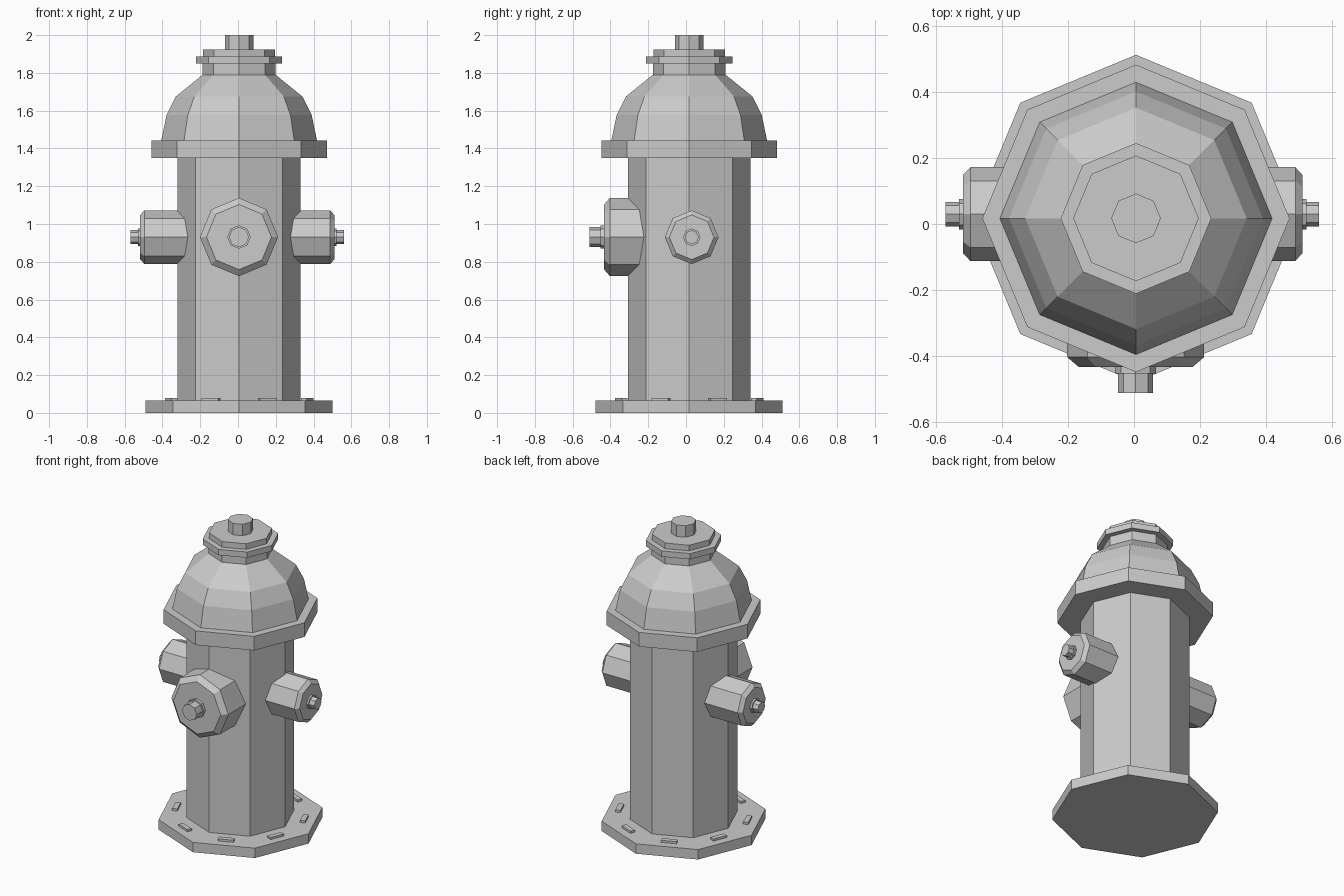
import bpy, bmesh
from math import cos, sin, pi
from mathutils import Matrix, Vector

if "Cube" in bpy.data.objects:
    bpy.data.objects.remove(bpy.data.objects["Cube"])

CX, CY = 0.006, 0.017   # main axis of the hydrant
SIDES = 8


def lathe(name, profile, origin=(CX, CY, 0), axis=(0, 0, 1)):
    """Eight-sided turned shape from (radius, height) points; radius 0 closes an end."""
    bm = bmesh.new()
    rings = []
    for r, h in profile:
        if r > 0:
            rings.append([bm.verts.new((r * cos(2 * pi * i / SIDES), r * sin(2 * pi * i / SIDES), h))
                          for i in range(SIDES)])
    for a, b in zip(rings, rings[1:]):
        for i in range(SIDES):
            j = (i + 1) % SIDES
            bm.faces.new((a[i], a[j], b[j], b[i]))
    if profile[0][0] == 0:
        bm.faces.new(rings[0][::-1])
    if profile[-1][0] == 0:
        bm.faces.new(rings[-1])
    rot = Vector((0, 0, 1)).rotation_difference(Vector(axis)).to_matrix().to_4x4()
    bm.transform(Matrix.Translation(origin) @ rot)
    return finish(name, bm)


def finish(name, bm):
    mesh = bpy.data.meshes.new(name)
    bm.to_mesh(mesh)
    bm.free()
    obj = bpy.data.objects.new(name, mesh)
    bpy.context.collection.objects.link(obj)
    return obj


# Main body, stacked along the vertical axis
lathe("base_plate", [(0, 0), (0.495, 0), (0.495, 0.065), (0.325, 0.065)])
lathe("barrel", [(0.325, 0.065), (0.325, 1.35)])
lathe("flange", [(0.325, 1.35), (0.465, 1.35), (0.465, 1.443), (0.412, 1.443)])
lathe("bonnet", [(0.412, 1.443), (0.384, 1.577), (0.335, 1.675), (0.193, 1.79)])
lathe("top_cap", [(0.193, 1.79), (0.193, 1.85), (0.228, 1.85), (0.228, 1.888),
                  (0.19, 1.888), (0.19, 1.925), (0.075, 1.925)])
lathe("top_nut", [(0.075, 1.925), (0.075, 2.0), (0, 2.0)])


# Outlets: chamfered cap, small collar and nut
def outlet(name, origin, axis, r, start, shoulder, end, collar, tip, r_end, r_collar, r_nut):
    lathe(name, [(r, start), (r, shoulder), (r_end, end), (r_collar, end), (r_collar, collar),
                 (r_nut, collar), (r_nut, tip), (0, tip)], origin, axis)


outlet("left_outlet", (0, 0.03, 0.93), (-1, 0, 0), 0.142, 0.24, 0.495, 0.518, 0.53, 0.57, 0.118, 0.046, 0.037)
outlet("right_outlet", (0, 0.03, 0.93), (1, 0, 0), 0.142, 0.24, 0.488, 0.51, 0.522, 0.56, 0.118, 0.046, 0.037)
outlet("front_outlet", (0.005, 0, 0.931), (0, -1, 0), 0.207, 0.21, 0.403, 0.433, 0.452, 0.512, 0.172, 0.062, 0.053)

# Flat bolts, one at the middle of each side of the base plate
bm = bmesh.new()
for i in range(SIDES):
    m = (Matrix.Translation((CX, CY, 0.07)) @ Matrix.Rotation((i + 0.5) * 2 * pi / SIDES, 4, 'Z')
         @ Matrix.Translation((0.39, 0, 0)) @ Matrix.Diagonal((0.032, 0.095, 0.018, 1)))
    bmesh.ops.create_cube(bm, size=1, matrix=m)
finish("base_bolts", bm)
